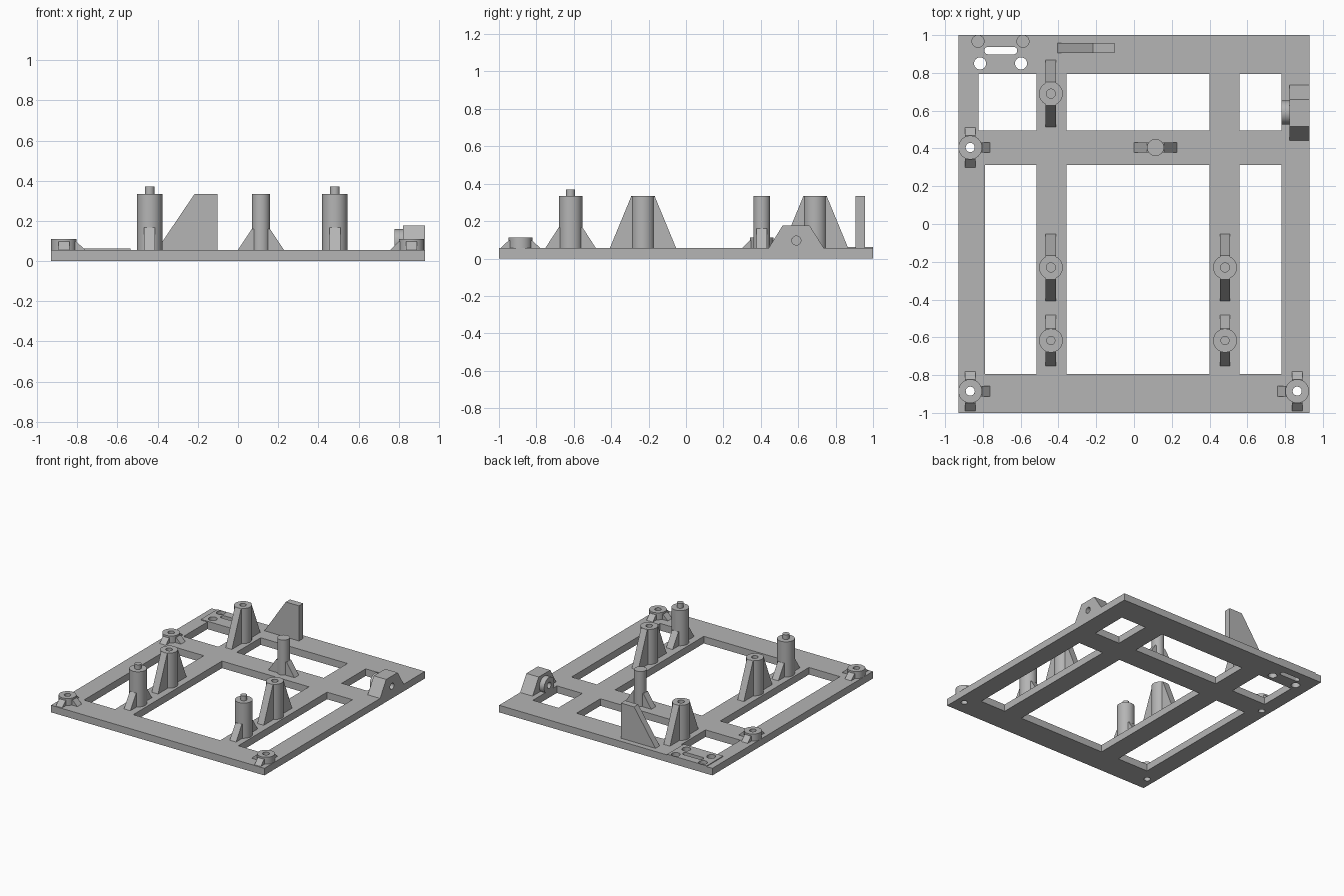
import bpy, bmesh
from math import cos, sin, pi, radians
from mathutils import Matrix

if "Cube" in bpy.data.objects:
    bpy.data.objects.remove(bpy.data.objects["Cube"])

grey = bpy.data.materials.new("plain grey")
grey.use_nodes = True
grey.diffuse_color = (0.46, 0.46, 0.46, 1)
grey.node_tree.nodes["Principled BSDF"].inputs["Base Color"].default_value = grey.diffuse_color

TOP = 0.056     # upper face of the base frame
TALL = 0.333    # top of the tall posts
BORE = 0.024    # radius of small holes and pins
RIB = 0.0275    # half the rib thickness


def finish(bm, name, smooth=False):
    bmesh.ops.recalc_face_normals(bm, faces=bm.faces)
    mesh = bpy.data.meshes.new(name)
    bm.to_mesh(mesh)
    bm.free()
    mesh.materials.append(grey)
    obj = bpy.data.objects.new(name, mesh)
    bpy.context.collection.objects.link(obj)
    if smooth:
        activate(obj)
        bpy.ops.object.shade_smooth_by_angle(angle=radians(30))
    return obj


def activate(obj):
    bpy.ops.object.select_all(action='DESELECT')
    obj.select_set(True)
    bpy.context.view_layer.objects.active = obj


def prism(name, points, low, high, matrix=None):
    """Extrude a flat outline from local z = low to z = high."""
    bm = bmesh.new()
    face = bm.faces.new([bm.verts.new((u, v, low)) for u, v in points])
    ext = bmesh.ops.extrude_face_region(bm, geom=[face])
    verts = [e for e in ext["geom"] if isinstance(e, bmesh.types.BMVert)]
    bmesh.ops.translate(bm, verts=verts, vec=(0, 0, high - low))
    if matrix:
        bm.transform(matrix)
    return finish(bm, name)


def lathe(name, profile, matrix, steps=40):
    """Spin a (radius, height) profile about local z."""
    bm = bmesh.new()
    verts = [bm.verts.new((r, 0, z)) for r, z in profile]
    edges = [bm.edges.new(pair) for pair in zip(verts, verts[1:])]
    bmesh.ops.spin(bm, geom=verts + edges, axis=(0, 0, 1), cent=(0, 0, 0),
                   angle=2 * pi, steps=steps)
    bmesh.ops.remove_doubles(bm, verts=bm.verts, dist=1e-5)
    bm.transform(matrix)
    return finish(bm, name, True)


def rect(x0, x1, y0, y1):
    return [(x0, y0), (x1, y0), (x1, y1), (x0, y1)]


def capsule(x, y, r, half=0.0, n=32):
    """Circle, or a rounded slot when half is above zero."""
    arc = [(i + 0.5) * 2 * pi / n for i in range(n)]
    return [(x + r * cos(a) + (half if cos(a) > 0 else -half), y + r * sin(a)) for a in arc]


def cut(obj, cutters):
    activate(obj)
    for c in cutters:
        c.hide_render = True
        mod = obj.modifiers.new("cut", 'BOOLEAN')
        mod.operation, mod.solver, mod.object = 'DIFFERENCE', 'EXACT', c
        bpy.ops.object.modifier_apply(modifier=mod.name)


def discard(objs):
    for o in objs:
        bpy.data.objects.remove(o)


def ribs(name, x, y, radius, reach, height, angles):
    inner = radius * 0.7
    outline = [(inner, TOP), (reach, TOP), (radius, height), (inner, height)]
    upright = Matrix.Rotation(pi / 2, 4, 'X')
    for i, a in enumerate(angles):
        place = Matrix.Translation((x, y, 0)) @ Matrix.Rotation(radians(a), 4, 'Z')
        prism(f"{name}_rib_{i + 1}", outline, -RIB, RIB, place @ upright)


# Base frame and mounting pad
bosses = [(-0.867, 0.405, 0), (-0.867, -0.885, 0), (0.864, -0.885, 180)]
frame = prism("base_frame", rect(-0.93, 0.93, -1, 1), 0, TOP)
pad = prism("mounting_pad", rect(-0.88, -0.536, 0.793, 1), TOP, TOP + 0.006)

windows = []
for y0, y1, left in ((0.495, 0.793, -0.822), (-0.793, 0.312, -0.788)):
    for x0, x1 in ((left, -0.517), (-0.358, 0.4), (0.558, 0.78)):
        windows.append(prism("window_cutter", rect(x0, x1, y0, y1), -0.1, 0.2))
bores = [prism("bore_cutter", capsule(x, y, BORE, n=40), -0.1, 0.2) for x, y, a in bosses]

pad_holes = [prism("slot_cutter", capsule(-0.705, 0.918, 0.02, 0.067), -0.1, 0.2)]
for x in (-0.815, -0.598):
    pad_holes.append(prism("hole_cutter", capsule(x, 0.85, 0.032), -0.1, 0.2))
for x in (-0.826, -0.588):
    pad_holes.append(prism("pocket_cutter", capsule(x, 0.967, 0.032), 0.035, 0.2))

cut(frame, windows + bores + pad_holes)
cut(pad, pad_holes)
discard(windows + bores + pad_holes)

# Tall posts: ribs to the top with a socket, or short ribs with a pin
R = 0.063
for i, (x, y) in enumerate([(-0.44, 0.69), (-0.44, -0.23), (0.482, -0.23)]):
    name = f"socket_post_{i + 1}"
    lathe(name, [(0, TALL - 0.06), (BORE, TALL - 0.06), (BORE, TALL), (R, TALL), (R, TOP)],
          Matrix.Translation((x, y, 0)))
    ribs(name, x, y, R, 0.177, TALL - 0.001, (90, 270))

for i, x in enumerate((-0.44, 0.482)):
    name = f"pin_post_{i + 1}"
    lathe(name, [(0, 0.37), (BORE, 0.37), (BORE, TALL), (R, TALL), (R, TOP)],
          Matrix.Translation((x, -0.617, 0)))
    ribs(name, x, -0.617, R, 0.135, 0.167, (90, 270))

# Slim plain post
lathe("slim_post", [(0, TALL), (0.045, TALL), (0.045, TOP)],
      Matrix.Translation((0.114, 0.405, 0)))
ribs("slim_post", 0.114, 0.405, 0.045, 0.114, 0.16, (0, 180))

# Low bosses with through holes
for i, (x, y, a) in enumerate(bosses):
    name = f"low_boss_{i + 1}"
    lathe(name, [(BORE, TOP), (BORE, 0.111), (R, 0.111), (R, TOP)],
          Matrix.Translation((x, y, 0)))
    ribs(name, x, y, R, 0.105, 0.097, (a, 90, 270))

# Upright wedge at the back
prism("back_wedge", [(-0.404, TOP), (-0.102, TOP), (-0.102, TALL), (-0.217, TALL)],
      -0.957, -0.905, Matrix.Rotation(pi / 2, 4, 'X'))

# Side bracket with a bored hub; local x, y, z run along y, z, x
along_x = Matrix(((0, 0, 1, 0), (1, 0, 0, 0), (0, 1, 0, 0), (0, 0, 0, 1)))
bracket = prism("side_bracket", [(0.442, TOP), (0.737, TOP), (0.66, 0.177), (0.517, 0.177)],
                0.822, 0.93, along_x)
bore = prism("bracket_cutter", capsule(0.59, 0.096, BORE, n=40), 0.7, 1.1, along_x)
cut(bracket, [bore])
discard([bore])
lathe("bracket_hub", [(R, 0.822), (R, 0.78), (BORE, 0.78), (BORE, 0.822)],
      along_x @ Matrix.Translation((0.59, 0.096, 0)))
